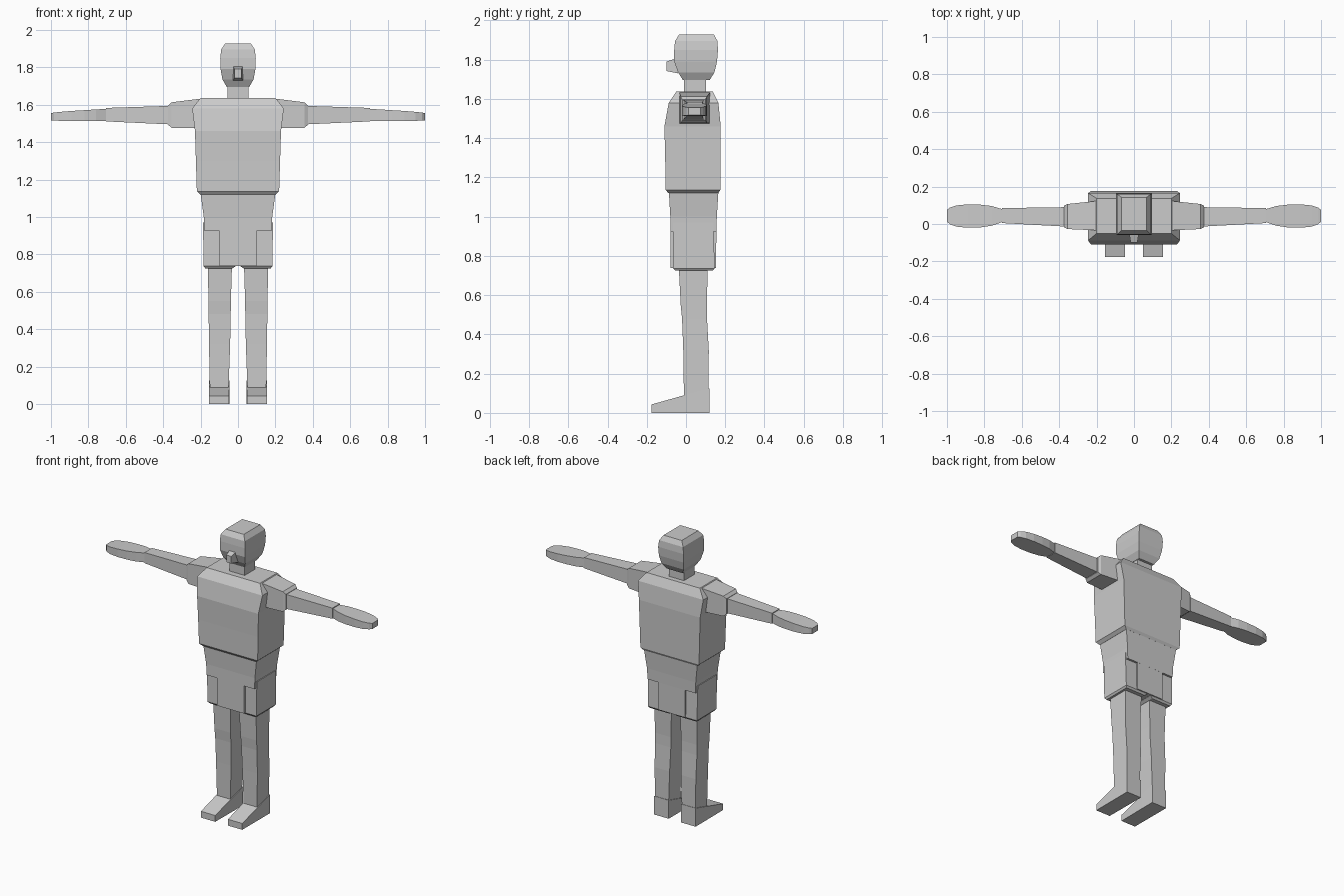
import bpy, bmesh


def loft(name, axis, rings, mirror=False):
    """Join rectangular sections along an axis.
    axis z: (z, x0, x1, y0, y1); axis x: (x, y0, y1, z0, z1); axis y: (y, x0, x1, z0, z1)"""
    bm = bmesh.new()
    loops = []
    for p, a0, a1, b0, b1 in rings:
        loop = []
        for a, b in ((a0, b0), (a1, b0), (a1, b1), (a0, b1)):
            co = {"z": (a, b, p), "x": (p, a, b), "y": (a, p, b)}[axis]
            loop.append(bm.verts.new(co))
        loops.append(loop)
    for lo, hi in zip(loops, loops[1:]):
        for i in range(4):
            j = (i + 1) % 4
            bm.faces.new((lo[i], lo[j], hi[j], hi[i]))
    bm.faces.new(loops[0][::-1])
    bm.faces.new(loops[-1])
    bmesh.ops.recalc_face_normals(bm, faces=bm.faces)
    mesh = bpy.data.meshes.new(name)
    bm.to_mesh(mesh)
    bm.free()
    obj = bpy.data.objects.new(name, mesh)
    bpy.context.collection.objects.link(obj)
    if mirror:
        m = obj.modifiers.new("Mirror", "MIRROR")
        m.use_mirror_merge = False
    return obj


def sym(rings):
    """Expand (z, half width, y0, y1) into full rings."""
    return [(z, -w, w, y0, y1) for z, w, y0, y1 in rings]


# Head, nose and neck
loft("head", "z", sym([
    (1.695, 0.06, -0.015, 0.12), (1.735, 0.083, -0.04, 0.145),
    (1.79, 0.093, -0.06, 0.158), (1.85, 0.095, -0.06, 0.163),
    (1.895, 0.09, -0.056, 0.16), (1.928, 0.068, -0.035, 0.143)]))
loft("nose", "y", [(-0.1, -0.018, 0.018, 1.742, 1.79),
                   (-0.04, -0.027, 0.027, 1.73, 1.81)])
loft("neck", "z", sym([(1.6, 0.057, -0.01, 0.103), (1.74, 0.057, -0.01, 0.103)]))

# Shirt body
loft("shirt", "z", sym([
    (1.12, 0.2, -0.09, 0.165), (1.137, 0.22, -0.104, 0.175),
    (1.3, 0.225, -0.106, 0.176), (1.46, 0.23, -0.11, 0.177),
    (1.58, 0.245, -0.088, 0.165), (1.637, 0.2, -0.05, 0.137)]))

# Hips with the centre panel of the shorts
loft("hips", "z", sym([(0.925, 0.18, -0.08, 0.155), (1.0, 0.183, -0.08, 0.157),
                       (1.125, 0.2, -0.087, 0.165)]))
loft("shorts_panel", "z", sym([(0.738, 0.1, -0.08, 0.153), (0.96, 0.1, -0.08, 0.155)]))

# Shorts legs
loft("shorts_leg", "z", [(0.725, 0.03, 0.175, -0.055, 0.137),
                         (0.737, 0.012, 0.184, -0.065, 0.146),
                         (0.97, 0.012, 0.187, -0.065, 0.14)], True)

# Legs and feet
loft("leg", "z", [
    (0.05, 0.052, 0.15, -0.01, 0.115), (0.32, 0.042, 0.155, -0.014, 0.116),
    (0.48, 0.039, 0.157, -0.02, 0.107), (0.55, 0.038, 0.158, -0.027, 0.106),
    (0.75, 0.032, 0.161, -0.037, 0.111)], True)
loft("foot", "y", [(-0.176, 0.048, 0.155, 0.0, 0.043),
                   (0.02, 0.046, 0.156, 0.0, 0.098),
                   (0.12, 0.046, 0.156, 0.0, 0.125)], True)

# Sleeves, arms and hands
loft("sleeve", "x", [(0.18, -0.035, 0.125, 1.475, 1.635),
                     (0.355, -0.027, 0.107, 1.477, 1.613),
                     (0.373, -0.018, 0.098, 1.492, 1.596)], True)
loft("arm", "x", [(0.36, -0.014, 0.09, 1.495, 1.594),
                  (0.706, 0.005, 0.085, 1.511, 1.583)], True)
loft("hand", "x", [
    (0.70, 0.012, 0.078, 1.514, 1.578), (0.76, -0.009, 0.096, 1.513, 1.575),
    (0.82, -0.018, 0.103, 1.513, 1.571), (0.89, -0.02, 0.105, 1.513, 1.567),
    (0.95, -0.014, 0.099, 1.514, 1.562), (0.985, -0.001, 0.087, 1.516, 1.558),
    (1.0, 0.013, 0.075, 1.517, 1.555)], True)
